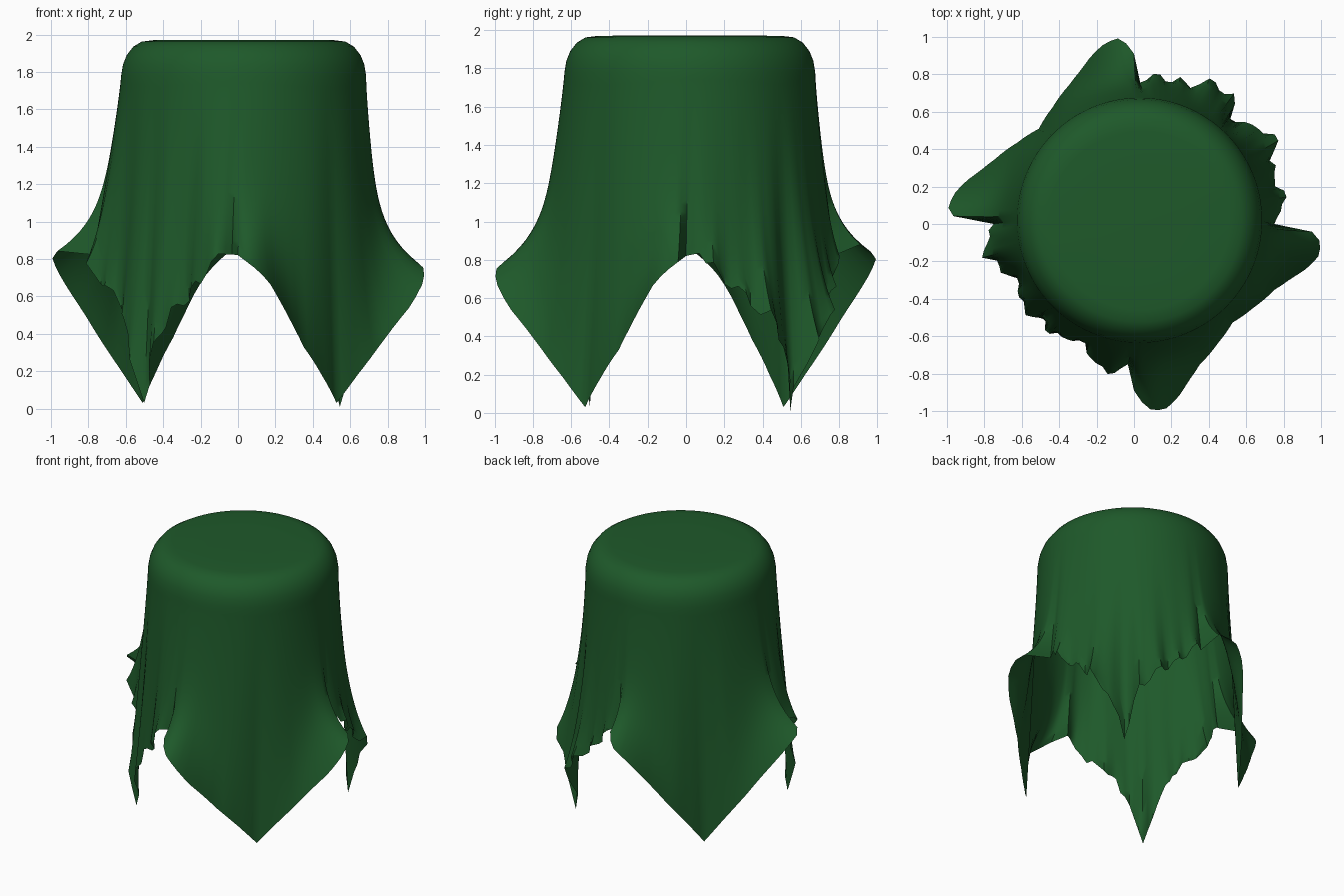
import bpy, bmesh, math, random
from mathutils import Vector

if "Cube" in bpy.data.objects:
    bpy.data.objects.remove(bpy.data.objects["Cube"])
random.seed(4)

COLUMNS, ROWS = 144, 26
TOP_OFFSET = Vector((0.03, 0.02, 0))

# Hem profiles: (degrees from the corner diagonal, radius, height)
FRONT_SMOOTH_HEM = [(0, .745, .03), (10, .78, .18), (20, .83, .33), (26, .89, .45),
                    (31, .96, .56), (36, 1.01, .69), (41, .99, .77), (45, .89, .82)]
BACK_SMOOTH_HEM = [(0, .72, .03), (10, .76, .20), (20, .82, .38), (26, .87, .51),
                   (31, .93, .63), (36, .98, .74), (41, 1.0, .82), (45, .91, .88)]
BACK_RAGGED_HEM = [(0, .77, .01), (3, .78, .17), (8, .86, .37), (16, .87, .52),
                   (23, .79, .60), (33, .80, .72), (40, .80, .84), (43, .75, .82)]
FRONT_RAGGED_HEM = [(0, .71, .03), (3, .73, .17), (8, .74, .37), (16, .70, .52),
                    (23, .71, .60), (34, .82, .76), (40, .78, .86), (43, .75, .82)]
CORNERS = [BACK_RAGGED_HEM, BACK_SMOOTH_HEM, FRONT_RAGGED_HEM, FRONT_SMOOTH_HEM]


def sample(profile, angle):
    """Linear interpolation of a hem profile."""
    for (a, r0, z0), (b, r1, z1) in zip(profile, profile[1:]):
        if angle <= b:
            t = (angle - a) / (b - a)
            return r0 + (r1 - r0) * t, z0 + (z1 - z0) * t
    return profile[-1][1:]


def hem(column):
    """Radius, height, flare exponent and crumple depth at one column."""
    degrees = column * 360 / COLUMNS
    corner = int(degrees // 90)
    angle = abs(degrees % 90 - 45)
    r, z = sample(CORNERS[corner], angle)
    crumple = 0
    if corner % 2 == 0 and 2 < angle < 43:
        # torn, crumpled edge
        side = 1 if column % 4 < 2 else -1
        crumple = side * random.uniform(.0, .03)
        z += side * random.uniform(.0, .04)
    return r, z, 1.5 + angle / 9, crumple


def polar(column, r, z):
    a = column * math.tau / COLUMNS
    return Vector((r * math.cos(a), r * math.sin(a), z))


bm = bmesh.new()
hems = [hem(c) for c in range(COLUMNS)]
rings = []

# Flat top with a rounded rim
for r, z in [(.25, 1.972), (.48, 1.97), (.545, 1.962), (.59, 1.935), (.625, 1.89), (.645, 1.84)]:
    rings.append([bm.verts.new(polar(c, r, z) + TOP_OFFSET) for c in range(COLUMNS)])

# Hanging sides: a gentle taper, then a sharp flare near the hem
for row in range(ROWS + 1):
    s = row / ROWS
    ring = []
    for c, (r, z, power, crumple) in enumerate(hems):
        taper = min(.12, r - .655)
        flare = r - .655 - taper
        radius = .655 + taper * s ** 1.2 + flare * s ** power + crumple * s ** 9
        p = polar(c, radius, 1.78 + (z - 1.78) * s)
        ring.append(bm.verts.new(p + TOP_OFFSET * (1 - s)))
    rings.append(ring)

centre = bm.verts.new(TOP_OFFSET + Vector((0, 0, 1.972)))
for c in range(COLUMNS):
    n = (c + 1) % COLUMNS
    bm.faces.new((centre, rings[0][c], rings[0][n]))
    for upper, lower in zip(rings, rings[1:]):
        bm.faces.new((upper[c], lower[c], lower[n], upper[n]))

mesh = bpy.data.meshes.new("draped_cloth")
bm.to_mesh(mesh)
bm.free()
cloth = bpy.data.objects.new("draped_cloth", mesh)
bpy.context.collection.objects.link(cloth)

# Green fabric
green = bpy.data.materials.new("dark_green_fabric")
green.use_nodes = True
colour = (.013, .1, .023, 1)
green.diffuse_color = colour
green.node_tree.nodes["Principled BSDF"].inputs["Base Color"].default_value = colour
mesh.materials.append(green)

bpy.context.view_layer.objects.active = cloth
cloth.select_set(True)
bpy.ops.object.shade_smooth_by_angle(angle=math.radians(50))
